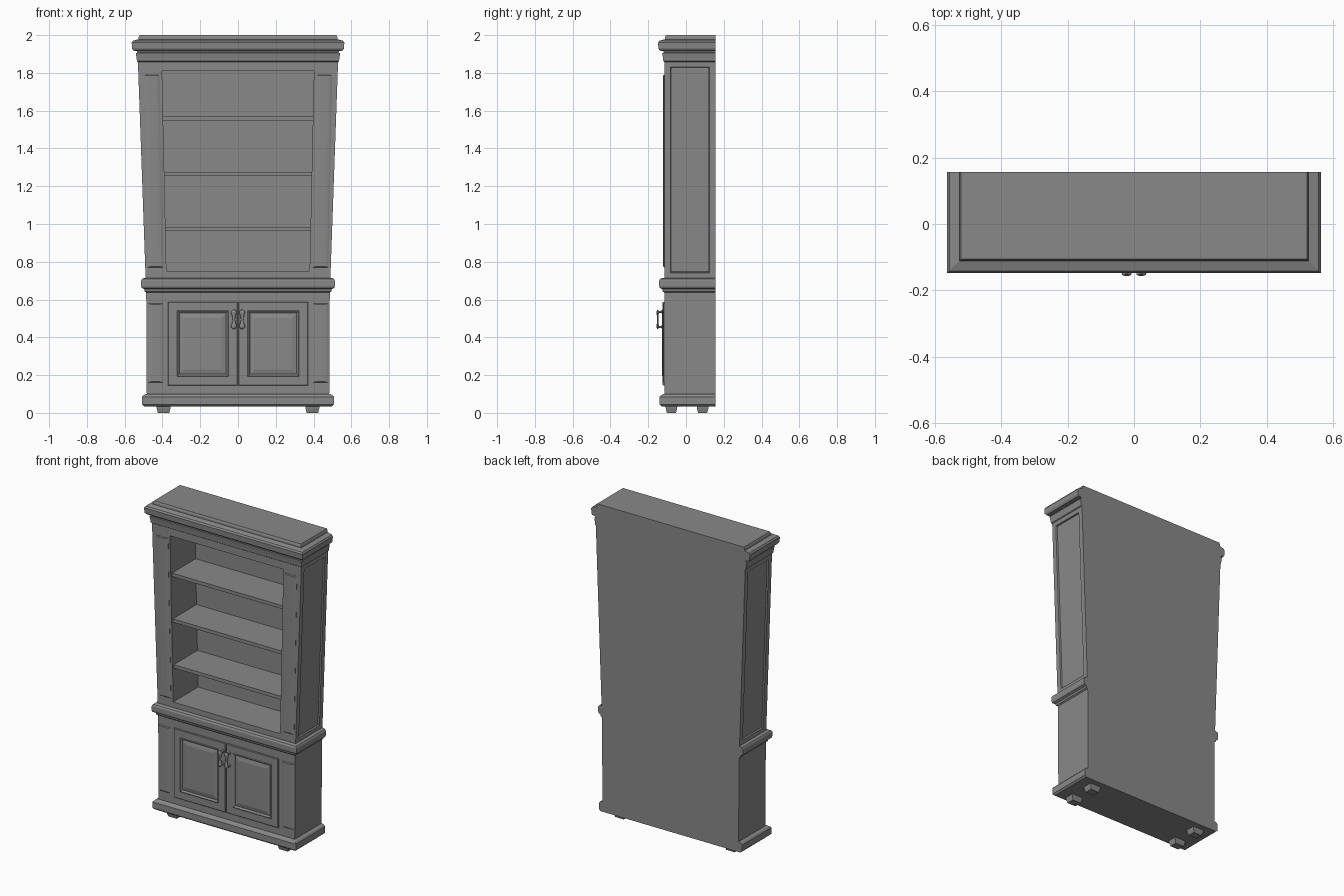
import bpy, bmesh, math

old = bpy.data.objects.get("Cube")
if old:
    bpy.data.objects.remove(old, do_unlink=True)

grey = bpy.data.materials.new("grey paint")
grey.use_nodes = True
grey.diffuse_color = (0.25, 0.25, 0.25, 1)
grey.node_tree.nodes["Principled BSDF"].inputs["Base Color"].default_value = grey.diffuse_color

BACK, FRONT = 0.157, -0.115


def finish(name, bm):
    bmesh.ops.recalc_face_normals(bm, faces=bm.faces)
    mesh = bpy.data.meshes.new(name)
    bm.to_mesh(mesh)
    bm.free()
    mesh.materials.append(grey)
    obj = bpy.data.objects.new(name, mesh)
    bpy.context.collection.objects.link(obj)
    return obj


def loft(rings):
    """Closed skin through rings of equal point count, capped at both ends."""
    bm = bmesh.new()
    loops = [[bm.verts.new(p) for p in ring] for ring in rings]
    n = len(loops[0])
    for a, b in zip(loops, loops[1:]):
        for i in range(n):
            j = (i + 1) % n
            bm.faces.new((a[i], a[j], b[j], b[i]))
    bm.faces.new(loops[0])
    bm.faces.new(loops[-1])
    bmesh.ops.recalc_face_normals(bm, faces=bm.faces)
    return bm


def slab(z, half, front):
    """Horizontal rectangle that always reaches the flat back."""
    return [(-half, front, z), (half, front, z), (half, BACK, z), (-half, BACK, z)]


def upright(y, x0, x1, z0, z1, flare=0.0):
    """Rectangle facing the front; flare widens or shifts its top corners."""
    a, b = flare if isinstance(flare, tuple) else (-flare, flare)
    return [(x0, y, z0), (x1, y, z0), (x1 + b, y, z1), (x0 + a, y, z1)]


def moulding(name, half, front, profile):
    """Profile of (height, projection) wrapped round the front and sides."""
    return finish(name, loft([slab(z, half + d, front - d) for z, d in profile]))


# Base, waist and cornice mouldings
moulding("base_moulding", 0.483, FRONT,
         [(0.035, 0.014), (0.045, 0.025), (0.085, 0.025), (0.094, 0.018), (0.1, 0.004)])
moulding("waist_moulding", 0.486, FRONT,
         [(0.637, 0), (0.643, 0.008), (0.655, 0.011), (0.662, 0.024), (0.672, 0.027),
          (0.7, 0.027), (0.71, 0.021), (0.715, 0.008)])
moulding("cornice", 0.53, FRONT,
         [(1.858, 0), (1.862, 0.005), (1.88, 0.007), (1.905, 0.011), (1.907, 0.003),
          (1.915, 0.004), (1.918, 0.024), (1.928, 0.031), (1.96, 0.033), (1.97, 0.026),
          (1.978, -0.003)])
moulding("top_plate", 0.53, FRONT, [(1.97, -0.004), (1.988, -0.004), (2.0, -0.009)])

# Lower cabinet body
finish("cabinet_body", loft([slab(0.09, 0.483, FRONT), slab(0.65, 0.486, FRONT)]))

# Flared upper case with open front and recessed side panels
case = loft([
    upright(BACK, -0.489, 0.489, 0.71, 1.862, 0.041),
    upright(FRONT, -0.489, 0.489, 0.71, 1.862, 0.041),
    upright(FRONT, -0.379, 0.379, 0.75, 1.81, 0.023),
    upright(BACK - 0.02, -0.379, 0.379, 0.75, 1.81, 0.023),
])
sides = [f for f in case.faces if abs(f.normal.x) > 0.9 and abs(f.calc_center_median().x) > 0.45]
for inset, depth in ((0.045, 0), (0.004, -0.009), (0.008, 0.003)):
    bmesh.ops.inset_individual(case, faces=sides, thickness=inset, depth=depth)
finish("bookcase_case", case)

# Shelves, each as wide as the flared opening
for i, z in enumerate((0.962, 1.254, 1.546)):
    w = 0.379 + 0.023 * (z - 0.75) / 1.06
    finish(f"shelf_{i + 1}", loft([upright(y, -w, w, z, z + 0.022)
                                   for y in (FRONT + 0.012, BACK - 0.02)]))


def pilaster(name, s, z0, z1, lean):
    """Gently crowned raised strip on a corner post."""
    rings = []
    for y, dx, dz in ((FRONT + 0.004, 0, 0), (FRONT - 0.001, 0, 0),
                      (FRONT - 0.004, 0.008, 0.003), (FRONT - 0.006, 0.02, 0.005)):
        rings.append(upright(y, s * 0.437 - 0.042 + dx, s * 0.437 + 0.042 - dx,
                             z0 + dz, z1 - dz, (s * lean, s * lean)))
    finish(name, loft(rings))


def door(name, x0, x1, z0, z1):
    """Framed door with a sunk moulding and raised field."""
    steps = ((0, FRONT + 0.004), (0, -0.121), (0.003, -0.124), (0.047, -0.124),
             (0.051, -0.127), (0.056, -0.124), (0.06, -0.117), (0.085, -0.123))
    finish(name, loft([upright(y, x0 + d, x1 - d, z0 + d, z1 - d) for d, y in steps]))


def lathe(name, profile, place, sides=16):
    """Round part from (distance, radius) pairs; place maps u, v, w to a point."""
    rings = [[place(r * math.cos(2 * math.pi * k / sides),
                    r * math.sin(2 * math.pi * k / sides), t) for k in range(sides)]
             for t, r in profile]
    obj = finish(name, loft(rings))
    bpy.context.view_layer.objects.active = obj
    obj.select_set(True)
    bpy.ops.object.shade_smooth_by_angle(angle=math.radians(40))
    obj.select_set(False)


HANDLE_Z = 0.495
half_grip = [(0.0, 0.007), (0.012, 0.008), (0.024, 0.011), (0.034, 0.015),
             (0.042, 0.014), (0.048, 0.008), (0.052, 0.002)]
grip = [(-t, r) for t, r in reversed(half_grip[1:])] + half_grip
stem = [(-0.12, 0.013), (-0.127, 0.012), (-0.13, 0.006), (-0.151, 0.005)]

for s, side in ((1, "left"), (-1, "right")):
    pilaster(f"upper_pilaster_{side}", s, 0.77, 1.79, 0.02)
    pilaster(f"lower_pilaster_{side}", s, 0.16, 0.58, 0)
    x0, x1 = sorted((s * 0.003, s * 0.371))
    door(f"door_{side}", x0, x1, 0.145, 0.588)

    # Waisted pull on two round mounts
    hx = s * 0.022
    lathe(f"handle_grip_{side}", grip,
          lambda u, v, w: (hx + u, -0.15 + v * 0.45, HANDLE_Z + w))
    for end, dz in (("top", 0.04), ("bottom", -0.04)):
        lathe(f"handle_mount_{end}_{side}", stem,
              lambda u, v, w: (hx + u, w, HANDLE_Z + dz + v))

    # Tapered block feet
    for y, place in ((-0.077, "front"), (0.088, "back")):
        rings = []
        for z, a, b in ((0, 0.03, 0.024), (0.022, 0.036, 0.03), (0.037, 0.038, 0.031)):
            rings.append([(s * 0.394 + i * a, y + j * b, z)
                          for i, j in ((-1, -1), (1, -1), (1, 1), (-1, 1))])
        finish(f"{place}_foot_{side}", loft(rings))
